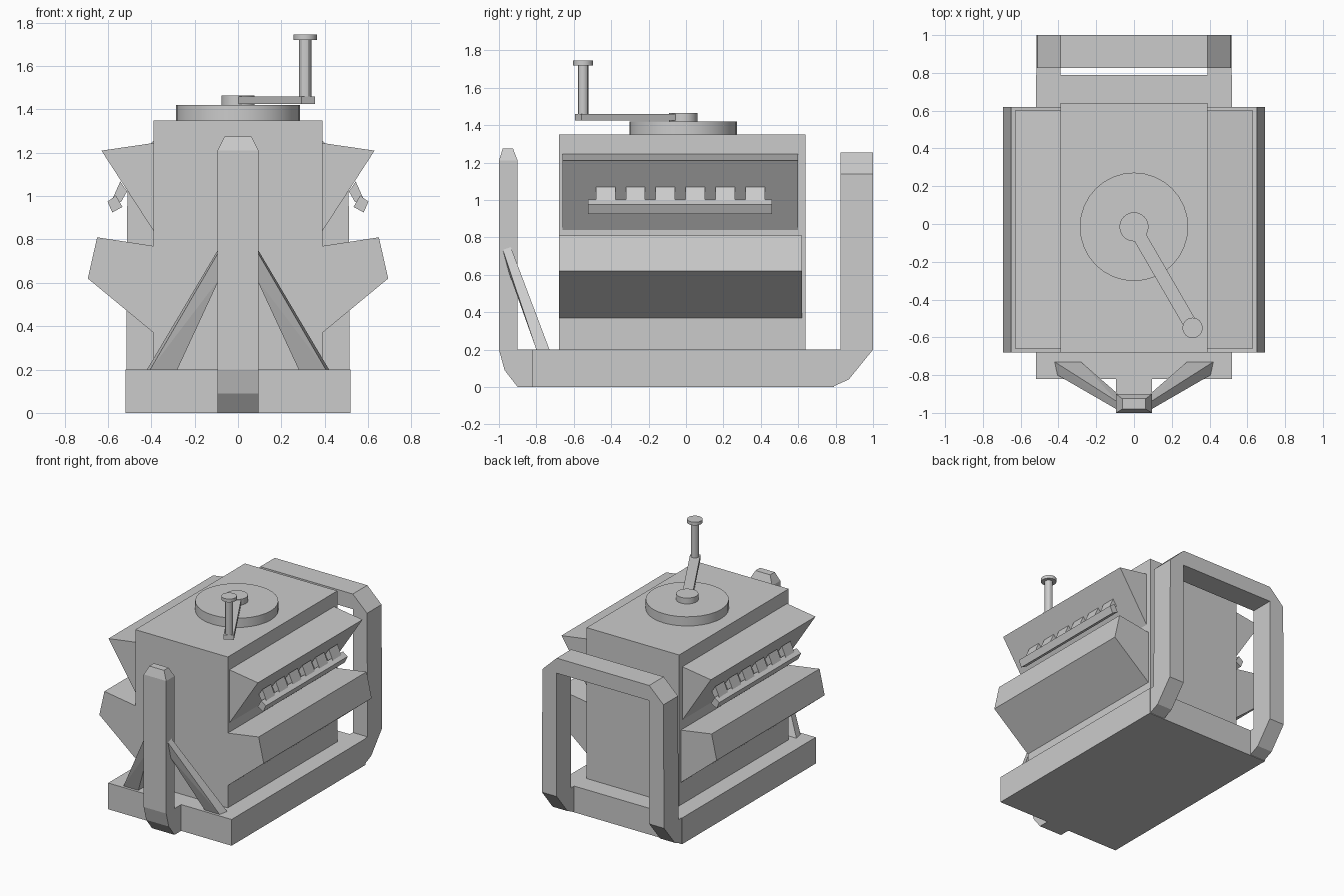
import bpy, bmesh, math
from mathutils import Vector

if "Cube" in bpy.data.objects:
    bpy.data.objects.remove(bpy.data.objects["Cube"])


def finish(name, bm, mirror=False):
    bmesh.ops.recalc_face_normals(bm, faces=bm.faces)
    me = bpy.data.meshes.new(name)
    bm.to_mesh(me)
    bm.free()
    ob = bpy.data.objects.new(name, me)
    bpy.context.collection.objects.link(ob)
    if mirror:
        ob.modifiers.new("mirror", 'MIRROR').use_axis[0] = True
    return ob


def add_prism(bm, pts, axis, lo, hi):
    """Extrude a profile along an axis: x uses (y,z), y uses (x,z), z uses (x,y)."""
    def place(p, v):
        return {'x': (v, *p), 'y': (p[0], v, p[1]), 'z': (*p, v)}[axis]
    a = [bm.verts.new(place(p, lo)) for p in pts]
    b = [bm.verts.new(place(p, hi)) for p in pts]
    bm.faces.new(a)
    bm.faces.new(b[::-1])
    for i in range(len(pts)):
        j = (i + 1) % len(pts)
        bm.faces.new((a[i], a[j], b[j], b[i]))


def prism(name, pts, axis, lo, hi, mirror=False):
    bm = bmesh.new()
    add_prism(bm, pts, axis, lo, hi)
    return finish(name, bm, mirror)


def rect(x0, x1, y0, y1):
    return [(x0, y0), (x1, y0), (x1, y1), (x0, y1)]


def hull(name, pts, mirror=False):
    bm = bmesh.new()
    for p in pts:
        bm.verts.new(p)
    bmesh.ops.convex_hull(bm, input=bm.verts)
    return finish(name, bm, mirror)


def disc(name, x, y, r, z0, z1, n):
    pts = [(x + r * math.cos(2 * math.pi * i / n), y + r * math.sin(2 * math.pi * i / n))
           for i in range(n)]
    ob = prism(name, pts, 'z', z0, z1)
    for f in ob.data.polygons:
        f.use_smooth = len(f.vertices) == 4
    ob.data.set_sharp_from_angle(angle=math.radians(30))
    return ob


# Base and main body
prism("base", rect(-.52, .52, -.82, .79), 'z', 0, .2)
prism("body", rect(-.39, .39, -.68, .64), 'z', .2, 1.35)

# Angled side housings
prism("upper_housing", [(.39, 1.245), (.63, 1.21), (.39, .84)], 'y', -.66, .6, True)
prism("lower_housing", [(.39, .77), (.65, .81), (.693, .62), (.39, .37)], 'y', -.68, .62, True)

# Rail held by six small brackets under each upper housing
prism("side_rail", [(.563, 1.003), (.602, .975), (.58, .925), (.533, .95)], 'y', -.525, .46, True)
bm = bmesh.new()
for i in range(6):
    c = -.43 + .16 * i
    add_prism(bm, [(.543, 1.068), (.512, 1.022), (.54, .972), (.578, .99)], 'y', c - .052, c + .052)
finish("rail_brackets", bm, True)

# Front post with its foot and tapered tip
prism("front_post", [(-.82, 0), (-.9, 0), (-.97, .09), (-1, .2), (-1, 1.21), (-.9, 1.21),
                     (-.9, .2), (-.82, .2)], 'x', -.095, .095)
hull("front_post_tip", [(x, y, 1.21) for x in (-.095, .095) for y in (-1, -.9)]
     + [(x, y, 1.275) for x in (-.062, .062) for y in (-.98, -.925)])

# Diagonal struts beside the front post
hull("front_strut", [(.28, -.80, .2), (.405, -.80, .2), (.42, -.73, .2), (.28, -.73, .2),
                     (.085, -.985, .75), (.085, -.943, .765), (.085, -.95, .62), (.085, -.9, .63)], True)

# Rear roll frame and its feet
half = [(.39, 1.14), (.39, .2), (.515, .2), (.51, 1.14), (.39, 1.255)]
prism("rear_frame", half + [(-x, z) for x, z in reversed(half)], 'y', .825, 1.0)
prism("rear_foot", [(.78, 0), (.87, .04), (1, .2), (.78, .2)], 'x', .39, .515, True)

# Turntable and crank
hub = Vector((0, -.015))
tip = Vector((.31, -.55))
disc("turntable", hub.x, hub.y, .287, 1.35, 1.42, 32)
disc("crank_hub", hub.x, hub.y, .077, 1.42, 1.465, 24)
d = (tip - hub).normalized()
n = Vector((-d.y, d.x)) * .036
end = tip + d * .03
prism("crank_arm", [tuple(p) for p in (hub + n, hub - n, end - n, end + n)], 'z', 1.425, 1.46)
disc("crank_handle", tip.x, tip.y, .028, 1.44, 1.725, 12)
disc("crank_knob", tip.x, tip.y, .054, 1.72, 1.745, 16)
